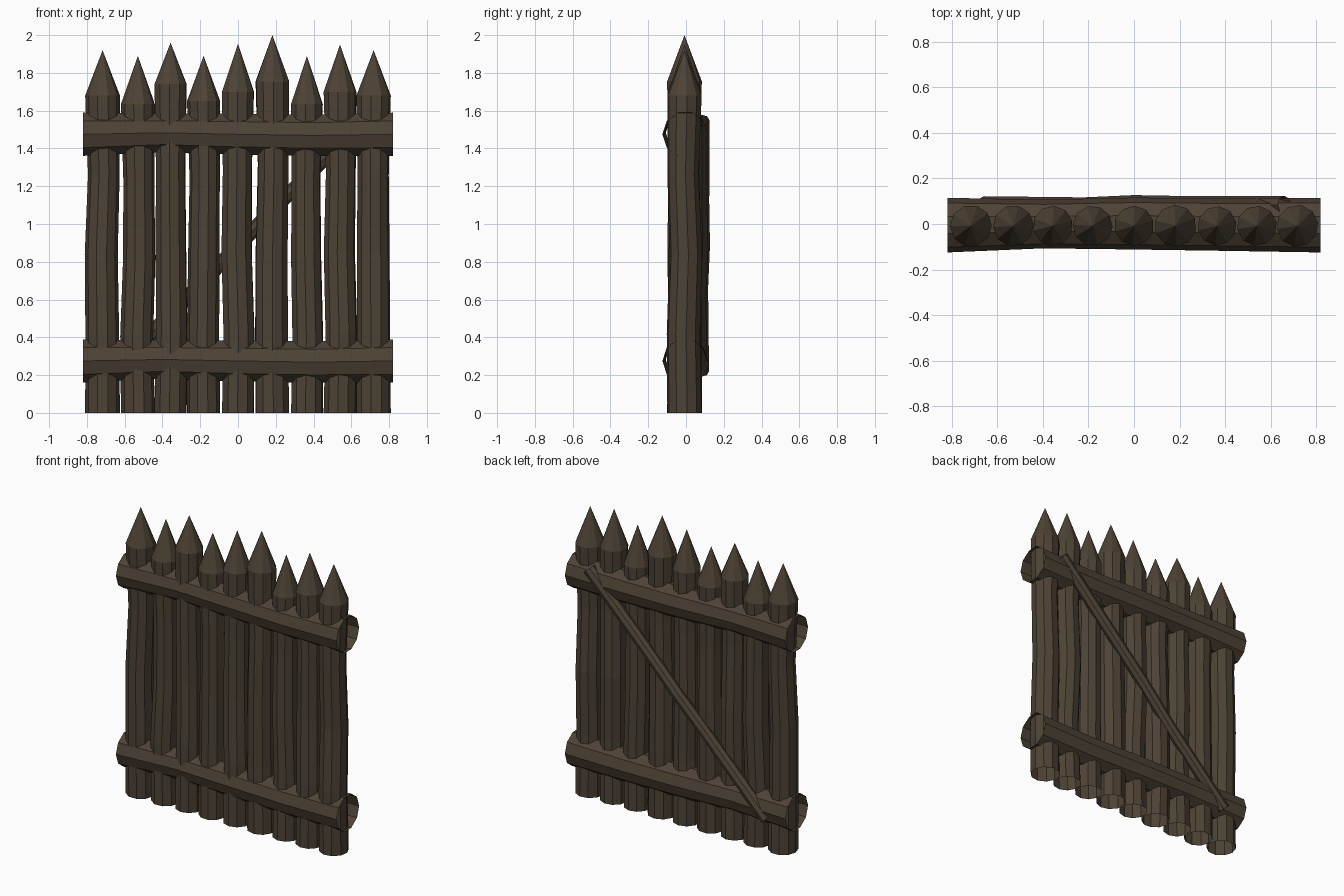
import bpy, bmesh, math, random
from mathutils import Vector

if "Cube" in bpy.data.objects:
    bpy.data.objects.remove(bpy.data.objects["Cube"])

random.seed(4)
wood = bpy.data.materials.new("dark_wood")
wood.diffuse_color = (0.075, 0.055, 0.036, 1)
wood.use_nodes = True
wood.node_tree.nodes["Principled BSDF"].inputs["Base Color"].default_value = wood.diffuse_color


def log(name, centres, radii, sides, tip=None, phase=0.0):
    """Open faceted tube through the ring centres, optionally closed by a point."""
    axis = (centres[-1] - centres[0]).normalized()
    u = Vector((0, 1, 0)) if abs(axis.y) < 0.5 else Vector((1, 0, 0))
    u = (u - axis * u.dot(axis)).normalized()
    v = axis.cross(u)
    bm = bmesh.new()
    rings = []
    for c, r in zip(centres, radii):
        ring = []
        for i in range(sides):
            a = phase + math.tau * i / sides
            ring.append(bm.verts.new(c + r * (math.cos(a) * u + math.sin(a) * v)))
        rings.append(ring)
    for lo, hi in zip(rings, rings[1:]):
        for i in range(sides):
            j = (i + 1) % sides
            bm.faces.new((lo[i], lo[j], hi[j], hi[i]))
    if tip is not None:
        apex = bm.verts.new(tip)
        for i in range(sides):
            bm.faces.new((rings[-1][i], rings[-1][(i + 1) % sides], apex))
    mesh = bpy.data.meshes.new(name)
    bm.to_mesh(mesh)
    bm.free()
    mesh.materials.append(wood)
    obj = bpy.data.objects.new(name, mesh)
    bpy.context.collection.objects.link(obj)
    return obj


# Sharpened upright stakes: x, shoulder height, tip height, radius
stakes = [(-0.717, 1.68, 1.92, 0.092), (-0.53, 1.635, 1.89, 0.090),
          (-0.357, 1.74, 1.96, 0.088), (-0.182, 1.65, 1.89, 0.088),
          (0.0, 1.70, 1.955, 0.088), (0.182, 1.755, 2.0, 0.092),
          (0.365, 1.635, 1.89, 0.086), (0.54, 1.70, 1.95, 0.088),
          (0.718, 1.68, 1.92, 0.092)]
for n, (x, shoulder, top, r) in enumerate(stakes):
    centres, radii = [], []
    for k, size in enumerate((1.0, 0.97, 0.95, 0.91, 1.0)):
        bend = 0.008 if 0 < k < 4 else 0.0
        centres.append(Vector((x + random.uniform(-bend, bend),
                               -0.008 + random.uniform(-bend, bend),
                               shoulder * k / 4)))
        radii.append(r * size)
    log(f"stake_{n + 1}", centres, radii, 10, Vector((x, -0.008, top)),
        random.uniform(0, 0.6))

# Two thick horizontal rails, open at the ends
for name, z in (("lower_rail", 0.275), ("upper_rail", 1.475)):
    centres = [Vector((x, y, z + dz)) for x, y, dz in (
        (-0.82, -0.005, 0), (-0.4, 0.0, 0.008), (0, 0.002, 0.0),
        (0.4, -0.003, -0.006), (0.82, -0.005, 0))]
    log(name, centres, (0.12, 0.107, 0.114, 0.115, 0.12), 10)

# Diagonal brace across the back
brace = [Vector((-0.66, 0.082, 0.22)), Vector((-0.22, 0.079, 0.66)),
         Vector((0.0, 0.088, 0.885)), Vector((0.22, 0.085, 1.11)),
         Vector((0.66, 0.084, 1.55))]
log("diagonal_brace", brace, (0.04, 0.038, 0.039, 0.038, 0.04), 8)
